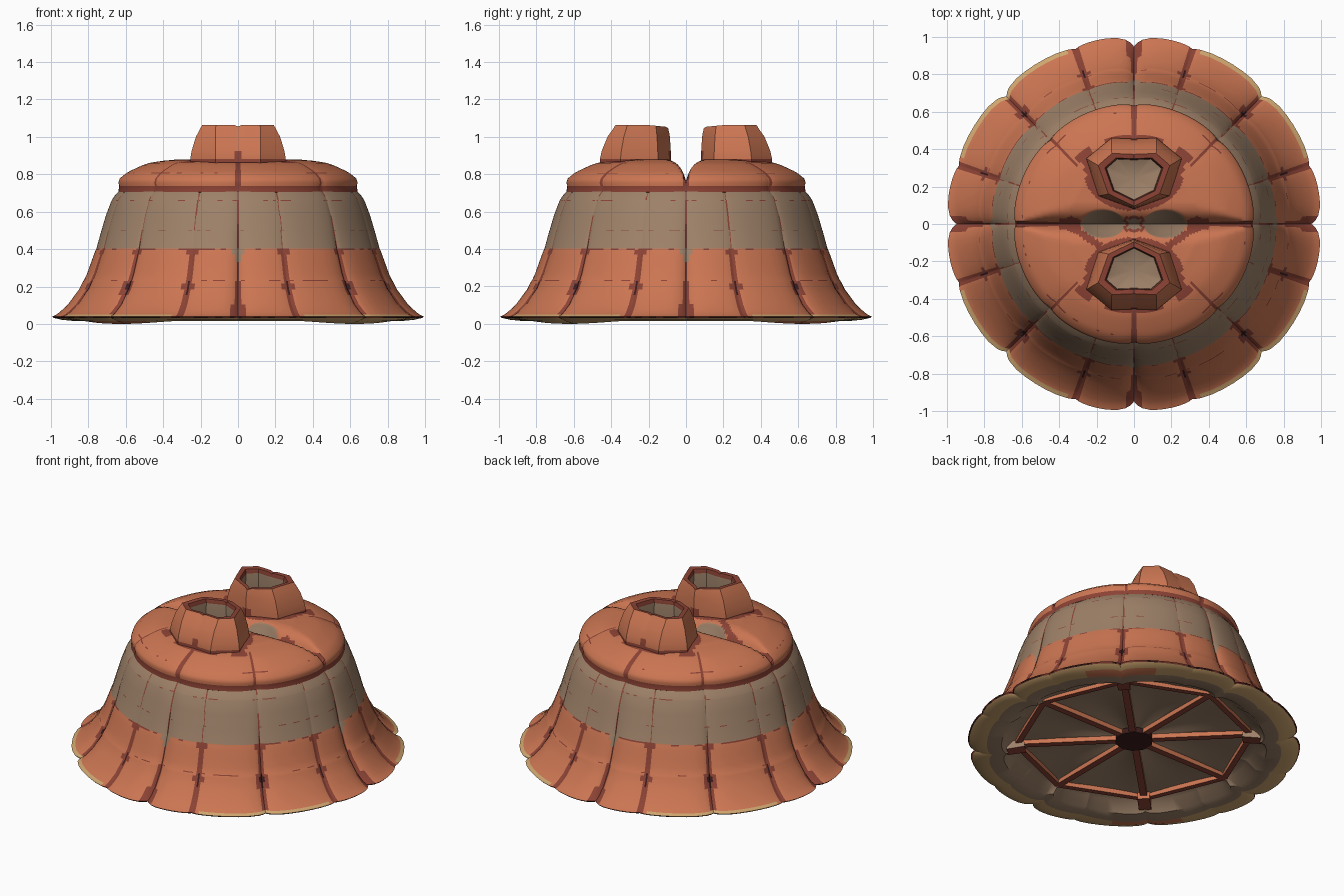
import bpy, bmesh, math, random
from mathutils import Vector

random.seed(4)
cube = bpy.data.objects.get("Cube")
if cube:
    bpy.data.objects.remove(cube, do_unlink=True)

# Flat colours
COLOURS = {
    "terracotta": (0.60, 0.18, 0.085),
    "dark_red": (0.26, 0.055, 0.035),
    "tan": (0.34, 0.22, 0.14),
    "near_black": (0.045, 0.011, 0.011),
    "cream": (0.62, 0.38, 0.16),
}
MATS = []
for mat_name, rgb in COLOURS.items():
    m = bpy.data.materials.new(mat_name)
    m.use_nodes = True
    m.diffuse_color = (*rgb, 1)
    m.node_tree.nodes["Principled BSDF"].inputs["Base Color"].default_value = (*rgb, 1)
    MATS.append(m)
ORANGE, RED, TAN, BLACK, CREAM = range(5)


def finish(name, bm, angle=40):
    me = bpy.data.meshes.new(name)
    bm.to_mesh(me)
    bm.free()
    for m in MATS:
        me.materials.append(m)
    ob = bpy.data.objects.new(name, me)
    bpy.context.collection.objects.link(ob)
    bpy.ops.object.select_all(action='DESELECT')
    ob.select_set(True)
    bpy.context.view_layer.objects.active = ob
    bpy.ops.object.shade_smooth_by_angle(angle=math.radians(angle))


def loft(name, rows, cols, point, colour, angle=40):
    """Closed rings of points joined into a skin, coloured by a rule (None leaves a hole)."""
    bm = bmesh.new()
    grid = [[bm.verts.new(point(r, c)) for c in cols] for r in rows]
    n = len(cols)
    for i in range(len(rows) - 1):
        for j in range(n):
            k = (j + 1) % n
            corners = (grid[i][j], grid[i + 1][j], grid[i + 1][k], grid[i][k])
            shade = colour(sum((v.co for v in corners), Vector()) / 4, i)
            if shade is not None:
                bm.faces.new(corners).material_index = shade
    bmesh.ops.delete(bm, geom=[v for v in bm.verts if not v.link_faces], context='VERTS')
    bmesh.ops.remove_doubles(bm, verts=bm.verts, dist=1e-5)
    bmesh.ops.recalc_face_normals(bm, faces=bm.faces)
    finish(name, bm, angle)


# Seams divide the shell into sixteen lobes; each has its own notch depth
QUARTER = [(0, 0.055), (18.5, 0.018), (45, 0.04), (71.5, 0.018)]
SEAMS = [(math.radians(q * 90 + a), d) for q in range(4) for a, d in QUARTER]


def turn(a, b):
    return (a - b + math.pi) % math.tau - math.pi


def nearest_seam(a):
    s, depth = min(SEAMS, key=lambda s: abs(turn(a, s[0])))
    return abs(turn(a, s)), depth


def lobe_columns():
    cols = []
    edge = [0, 0.006, 0.02, 0.045]
    for i, (a, _) in enumerate(SEAMS):
        w = turn(SEAMS[(i + 1) % 16][0], a)
        cols += [a + e for e in edge]
        cols += [a + 0.045 + (w - 0.09) * t / 6 for t in range(1, 6)]
        cols += [a + w - e for e in reversed(edge[1:])]
    return cols


# Main shell: tan band, flared skirt and turned-under rim
SHELL = [(.60, .71), (.642, .708), (.665, .682), (.677, .663), (.68, .658), (.71, .58),
         (.733, .503), (.735, .498), (.762, .403), (.766, .395), (.776, .37), (.791, .33),
         (.813, .27), (.83, .234), (.834, .229), (.842, .215), (.857, .185), (.88, .155),
         (.917, .105), (.957, .068), (.98, .05), (1.003, .04),
         (.995, .032), (.95, .022), (.89, .016), (.80, .02), (.74, .07), (.68, .08)]


def shell_point(row, a):
    r, z = row
    d, depth = nearest_seam(a)
    fade = min(1, max(0.3, 1.15 - 1.5 * z))
    r *= 1 - depth * fade * math.exp(-d / 0.04)
    if z < .025:
        z -= .016 * max(0, -math.cos(4 * a)) * (1 if z < .021 else .5)
    return r * math.cos(a), r * math.sin(a), max(z, 0)


def shell_colour(c, i):
    a = math.atan2(c.y, c.x)
    d, depth = nearest_seam(a)
    main, diagonal, z = depth > .05, .03 < depth < .05, c.z
    if i >= 21:
        if i == 21:
            return BLACK if random.random() < .5 else RED
        if i == 23 and diagonal and d < .22 and c.x * c.y > 0:
            return ORANGE
        return TAN if i >= 24 else CREAM
    if i == 20 and -math.cos(4 * a) > -.1:
        return CREAM
    if i <= 7:
        if d < .006 and (main or random.random() < .6):
            return RED
        if i in (3, 6) and random.random() < .25:
            return RED
        return TAN
    if main and d < .045 * (z - .3) / .1 and z > .33:
        return TAN
    if i == 8 and random.random() < .5:
        return RED
    if i == 13 and random.random() < .2:
        return RED
    if main:
        return RED if d < (.045 if z < .11 else .02 if z < .23 else .006) else ORANGE
    if d < .02 and (i == 15 and (diagonal or d < .006) or i in (14, 16) and d < .006):
        return BLACK
    if d < .02 or (d < .045 and (i in (9, 15) or diagonal and i in (14, 16))):
        return RED
    return ORANGE


loft("shell", SHELL, lobe_columns(), shell_point, shell_colour)

# Domed cap, split by a valley along x with two tan pockets
CAP = [(.625, .69), (.645, .705), (.64, .738), (.645, .755), (.637, .778), (.605, .803), (.598, .808),
       (.58, .818), (.55, .832), (.515, .848), (.48, .86), (.44, .867), (.40, .873), (.36, .877)]
CAP += [(.345 - .015 * k, .88) for k in range(24)]


def pocket(x, y):
    """Positive inside a pocket, one at its middle."""
    return 1 - ((abs(x) - .165) / .115) ** 2 - (y / .075) ** 2


def cap_point(row, a):
    r, z = row
    if r > .42:
        d = min(abs(turn(a, k * math.pi / 4)) for k in range(8))
        r *= 1 - .02 * math.exp(-d / .06)
    x, y = r * math.cos(a), r * math.sin(a)
    z = min(z, .765 + .12 * (1 - math.exp(-abs(y) / .035)))
    return x, y, z - .07 * max(0, pocket(x, y))


def cap_colour(c, i):
    x, y, r = abs(c.x), abs(c.y), math.hypot(c.x, c.y)
    if i < 2:
        return RED
    if (x / .19) ** 2 + ((y - .26) / .145) ** 2 < 1:
        return None
    if pocket(x, y) > 0:
        return TAN
    if x < .055 and y < .04:
        return RED if x > .035 or y > .025 else TAN
    if x > .28 and y < max(.011, .045 - .4 * abs(x - .34)):
        return RED
    # Short branches from the valley to the front vent
    if c.y < 0 and .17 < x < .36 and abs(y - (.36 - x) * .65) < .022:
        return RED
    if (x / .265) ** 2 + ((y - .27) / .20) ** 2 < 1:
        return RED
    if math.hypot((x - .255) / 1.3, y - .36) < .042 or (x < .01 and y > .4):
        return RED
    angle = math.atan2(y, x)
    if i == 5 and (abs(angle - .8) < .12 or random.random() < .1):
        return RED
    if r > .42 and abs(angle - .8) < .012:
        return RED
    return ORANGE


loft("cap", CAP, [math.tau * j / 240 for j in range(240)], cap_point, cap_colour)

# Two hollow vents with six-sided mouths, mirrored front to back
BASE = [(0, .08), (.19, .15), (.255, .35), (.12, .46), (0, .455)]
MOUTH = [(0, .092), (.14, .16), (.195, .315), (.12, .38), (0, .375)]
# blend from base to mouth, scale about the middle, height
VENT = [(0, 1, .80), (0, 1, .882), (.12, 1, .925), (.5, 1, 1.0), (.9, 1, 1.045), (1, .98, 1.063),
        (1, .80, 1.06), (1, .76, 1.035), (1, .8, .95), (1, .75, .86), (1, 0, .82)]
STEPS = 6


def outline(pts, t):
    i = min(int(t), 3)
    return Vector(pts[i]).lerp(Vector(pts[i + 1]), t - i)


def make_vent(name, side):
    half = [k / STEPS for k in range(4 * STEPS + 1)]
    cols = [(t, 1) for t in half] + [(t, -1) for t in reversed(half[1:-1])]

    def point(row, col):
        blend, scale, z = row
        t, sx = col
        p = outline(BASE, t).lerp(outline(MOUTH, t), blend)
        mid = Vector((0, .245))
        p = mid + (p - mid) * scale
        if z > 1.04 and t in (0, 4):
            z -= .008
        return sx * p.x, side * p.y, z - .1 * max(0, .2 - p.y) * (z > 1)

    def colour(c, i):
        if i in (0, 5, 6):
            return RED
        if i > 6:
            return TAN
        return RED if abs(c.x) < .022 and i == 1 else ORANGE

    loft(name, VENT, cols, point, colour, 30)


make_vent("rear_vent", 1)
make_vent("front_vent", -1)

# Underside: gently vaulted panels between the spokes
FLOOR = [.69, .6, .5, .4, .3, .2, .1, 0]


def floor_point(r, a):
    vault = abs(math.sin(4 * a)) * math.sin(math.pi * min(1, r / .69))
    return r * math.cos(a), r * math.sin(a), .08 + .03 * vault


loft("underside_panels", FLOOR, [math.tau * j / 64 for j in range(64)],
     floor_point, lambda c, i: TAN)


def beam(name, start, end, width, height, side_colour):
    """Straight bar with a red underside."""
    start, end = Vector(start), Vector(end)
    way = end - start
    bm = bmesh.new()
    bmesh.ops.create_cube(bm, size=1)
    turned = way.to_track_quat('X', 'Z').to_matrix()
    for v in bm.verts:
        v.co = turned @ Vector((v.co.x * way.length, v.co.y * width, v.co.z * height)) + (start + end) / 2
    bm.normal_update()
    for f in bm.faces:
        f.material_index = RED if f.normal.z < -.5 else side_colour
    finish(name, bm)


def polar(r, k, z):
    a = k * math.pi / 4
    return r * math.cos(a), r * math.sin(a), z


for k in range(8):
    beam(f"spoke_{k + 1}", polar(.06, k, .07), polar(.71, k, .07), .042, .03, ORANGE)
    beam(f"ring_beam_{k + 1}", polar(.71, k, .07), polar(.71, k + 1, .07), .035, .03, ORANGE)
    if k % 2:
        beam(f"spoke_bracket_{k + 1}", polar(.66, k, .055), polar(.77, k, .04), .075, .05,
             TAN if k % 4 == 3 else ORANGE)

# Dark hub where the spokes meet
hub = bmesh.new()
bmesh.ops.create_cone(hub, cap_ends=True, segments=10, radius1=.115, radius2=.115, depth=.035)
for v in hub.verts:
    v.co.z += .068
for f in hub.faces:
    f.material_index = BLACK
finish("hub", hub)
